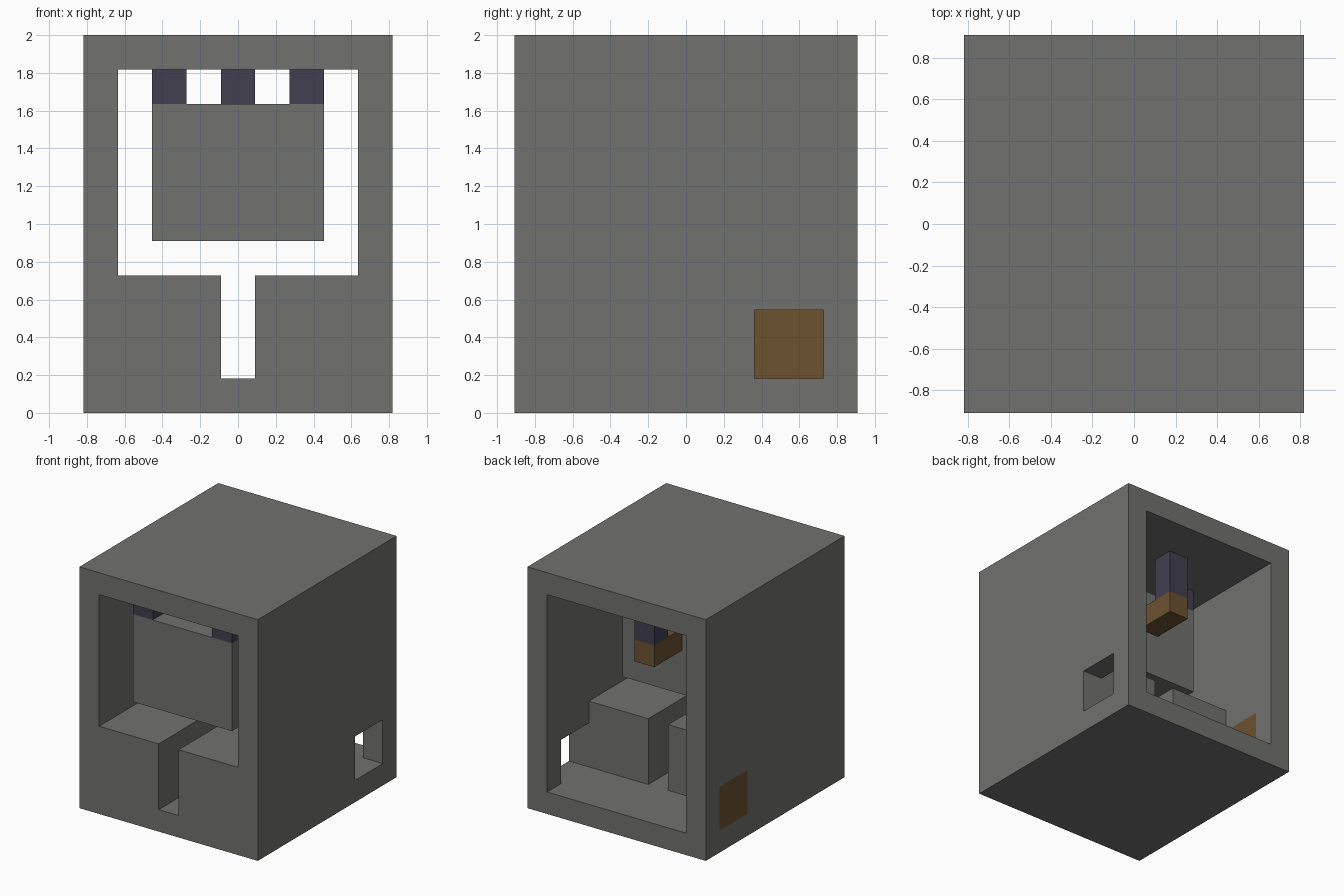
import bpy
from mathutils import Vector

U = 2 / 11  # one grid block

if "Cube" in bpy.data.objects:
    bpy.data.objects.remove(bpy.data.objects["Cube"], do_unlink=True)


def material(name, rgb):
    m = bpy.data.materials.new(name)
    m.use_nodes = True
    m.diffuse_color = (*rgb, 1)
    m.node_tree.nodes["Principled BSDF"].inputs["Base Color"].default_value = (*rgb, 1)
    return m


stone = material("stone grey", (0.165, 0.165, 0.16))
iron = material("dark slate", (0.055, 0.05, 0.08))
wood = material("brown wood", (0.15, 0.085, 0.03))


def box(name, low, high, mat):
    """Box between two corners given in grid blocks."""
    low, high = Vector(low) * U, Vector(high) * U
    bpy.ops.mesh.primitive_cube_add(size=1, location=(low + high) / 2)
    ob = bpy.context.object
    ob.name = name
    ob.scale = high - low
    bpy.ops.object.transform_apply(location=False, rotation=False, scale=True)
    ob.data.materials.append(mat)
    return ob


def carve(target, name, low, high):
    """Cut a box-shaped opening out of the target."""
    cutter = box(name, low, high, stone)
    cutter.hide_render = True
    mod = target.modifiers.new(name, "BOOLEAN")
    mod.operation = "DIFFERENCE"
    mod.solver = "EXACT"
    mod.object = cutter
    bpy.context.view_layer.objects.active = target
    bpy.ops.object.modifier_apply(modifier=name)
    bpy.data.objects.remove(cutter, do_unlink=True)


# Outer housing with its chamber, rear well, front slot and side windows
housing = box("housing", (-4.5, -5, 0), (4.5, 5, 11), stone)
carve(housing, "upper_chamber", (-3.5, -6, 4), (3.5, 6, 10))
carve(housing, "rear_well", (-3.5, 2, 1), (3.5, 6, 5))
carve(housing, "front_slot", (-0.5, -6, 1), (0.5, 3, 5))
carve(housing, "side_windows", (-6, 2, 1), (6, 4, 3))

# Plug filling the window on the model's right
box("side_plug", (-4.5, 2, 1), (-3.5, 4, 3), wood)

# Hanging block and its four corner posts
box("hanging_block", (-2.5, -4, 5), (2.5, 1, 9), stone)
for side, x in (("right", -2.5), ("left", 1.5)):
    for end, y in (("front", -4), ("rear", 0)):
        box(f"{end}_{side}_post", (x, y, 9), (x + 1, y + 1, 10), iron)

# Rear hanger with an arm reaching to the block
box("rear_hanger", (-0.5, 2, 8), (0.5, 3, 10), iron)
box("hanger_arm", (-0.5, 1, 7), (0.5, 3, 8), wood)
